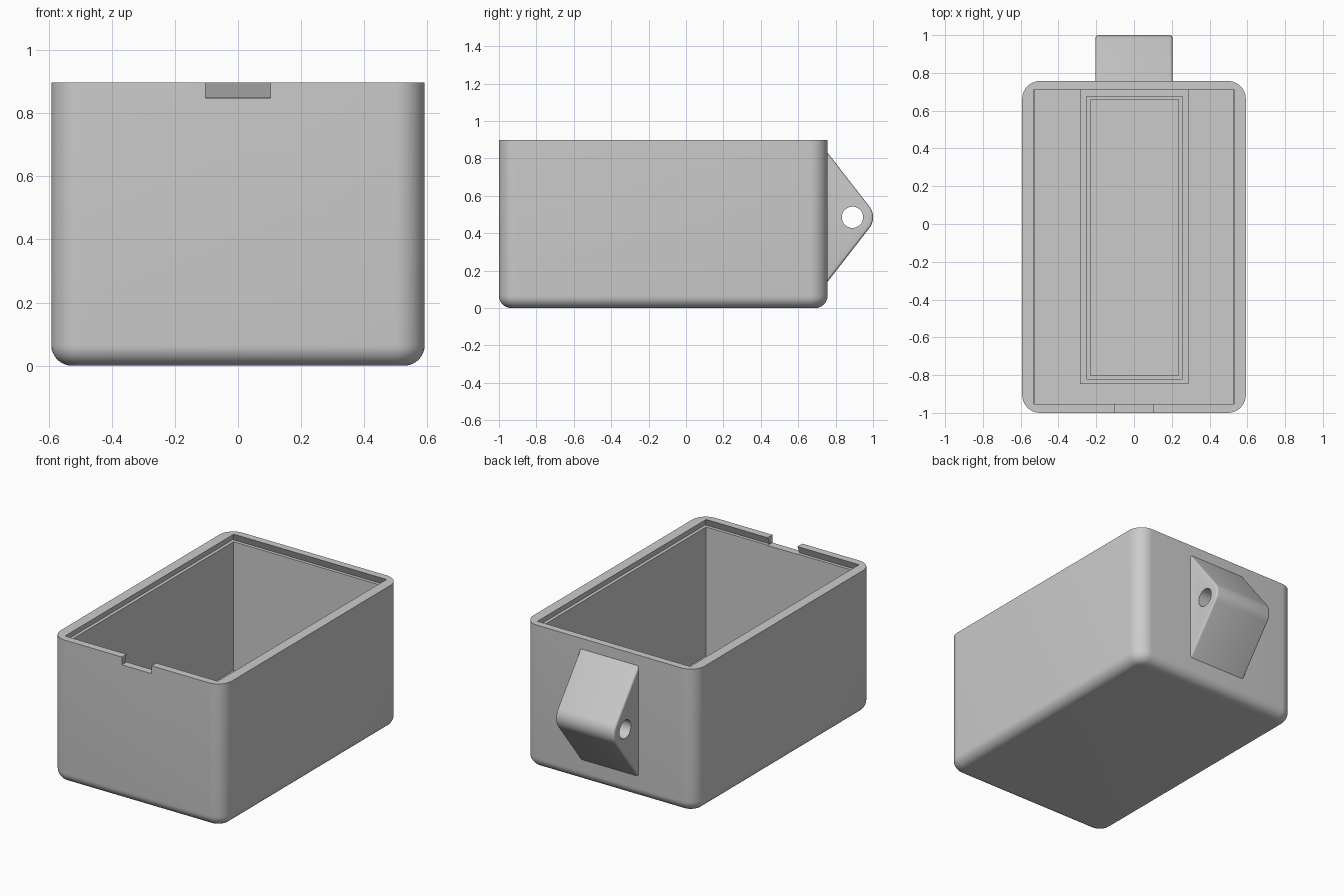
import bpy, bmesh
from math import sin, cos, pi, radians, atan2

if "Cube" in bpy.data.objects:
    bpy.data.objects.remove(bpy.data.objects["Cube"], do_unlink=True)

grey = bpy.data.materials.new("light_grey")
grey.use_nodes = True
COLOR = (0.6, 0.6, 0.6, 1)
grey.diffuse_color = COLOR
grey.node_tree.nodes["Principled BSDF"].inputs["Base Color"].default_value = COLOR

HALF_X, FRONT, BACK, TOP = 0.592, -1.0, 0.757, 0.897
CAV_X, CAV_FRONT, CAV_BACK = 0.528, -0.953, 0.712
FLOOR, LEDGE = 0.045, 0.85


def loft(name, rings):
    """Closed solid through rings of equal point count."""
    bm = bmesh.new()
    loops = [[bm.verts.new(p) for p in ring] for ring in rings]
    n = len(loops[0])
    for a, b in zip(loops, loops[1:]):
        for i in range(n):
            j = (i + 1) % n
            bm.faces.new((a[i], a[j], b[j], b[i]))
    bm.faces.new(loops[0][::-1])
    bm.faces.new(loops[-1])
    bmesh.ops.recalc_face_normals(bm, faces=bm.faces)
    mesh = bpy.data.meshes.new(name)
    bm.to_mesh(mesh)
    bm.free()
    mesh.materials.append(grey)
    ob = bpy.data.objects.new(name, mesh)
    bpy.context.collection.objects.link(ob)
    return ob


def rect(x0, x1, y0, y1, z):
    return [(x0, y0, z), (x1, y0, z), (x1, y1, z), (x0, y1, z)]


def block(name, x0, x1, y0, y1, z0, z1):
    return loft(name, [rect(x0, x1, y0, y1, z) for z in (z0, z1)])


def rounded(inset, z, radius=0.095, steps=10):
    """Rounded rectangle of the outer wall, pulled in by inset."""
    r, pts = radius - inset, []
    corners = ((HALF_X, BACK), (-HALF_X, BACK), (-HALF_X, FRONT), (HALF_X, FRONT))
    for k, (x, y) in enumerate(corners):
        cx = x - radius if x > 0 else x + radius
        cy = y - radius if y > 0 else y + radius
        for i in range(steps + 1):
            a = (k + i / steps) * pi / 2
            pts.append((cx + r * cos(a), cy + r * sin(a), z))
    return pts


def select(ob):
    bpy.ops.object.select_all(action='DESELECT')
    ob.select_set(True)
    bpy.context.view_layer.objects.active = ob


def cut(ob, cutter):
    mod = ob.modifiers.new("cut", 'BOOLEAN')
    mod.operation, mod.solver, mod.object = 'DIFFERENCE', 'EXACT', cutter
    select(ob)
    bpy.ops.object.modifier_apply(modifier=mod.name)
    bpy.data.objects.remove(cutter, do_unlink=True)


def smooth(ob):
    select(ob)
    bpy.ops.object.shade_smooth_by_angle(angle=radians(25))


# Box body with rounded base edge
F = 0.065
angles = [i / 8 * pi / 2 for i in range(9)]
rings = [rounded(F * (1 - sin(a)), F * (1 - cos(a))) for a in angles]
body = loft("box_body", rings + [rounded(0, TOP)])

# Main cavity, undercut lid seat and front notch
cut(body, block("cavity", -CAV_X, CAV_X, CAV_FRONT, CAV_BACK, FLOOR, TOP + 0.1))


def seat(grow, z):
    return rect(-CAV_X - grow, CAV_X + grow, CAV_FRONT - grow, CAV_BACK + grow, z)


cut(body, loft("lid_seat", [seat(0.02, LEDGE), seat(0, TOP + 0.0005)]))
cut(body, block("notch", -0.103, 0.103, FRONT - 0.1, CAV_FRONT + 0.02, LEDGE - 0.002, TOP + 0.1))
smooth(body)

# Low tray on the cavity floor
tray = block("floor_tray", -0.285, 0.288, -0.847, CAV_BACK, FLOOR - 0.01, FLOOR + 0.015)
frame = block("tray_frame", -0.252, 0.256, -0.822, 0.677, FLOOR, FLOOR + 0.03)
cut(frame, block("frame_hole", -0.23, 0.235, -0.802, 0.658, FLOOR - 0.1, FLOOR + 0.1))

# Rear lug: triangle profile with a round tip
LUG_X, TIP_Y, TIP_Z, TIP_R = 0.203, 0.905, 0.485, 0.095
tilt = atan2(0.615, 0.79)
profile = [(BACK - 0.02, TIP_Z - 0.371), (BACK - 0.02, TIP_Z + 0.371)]
for i in range(13):
    a = tilt * (1 - i / 6)
    profile.append((TIP_Y + TIP_R * cos(a), TIP_Z + TIP_R * sin(a)))
lug = loft("rear_lug", [[(x, y, z) for y, z in profile] for x in (-LUG_X, LUG_X)])

# Soft side edges on the lug
bm = bmesh.new()
bm.from_mesh(lug.data)
side_edges = [e for e in bm.edges
              if abs(e.verts[0].co.x - e.verts[1].co.x) < 0.001
              and max(v.co.y for v in e.verts) > BACK]
bmesh.ops.bevel(bm, geom=side_edges, offset=0.013, segments=4, profile=0.5, affect='EDGES')
bm.to_mesh(lug.data)
bm.free()

# Cross hole through the lug
hole = [[(x, 0.89 + 0.057 * cos(i * pi / 16), TIP_Z + 0.057 * sin(i * pi / 16))
         for i in range(32)] for x in (-0.4, 0.4)]
cut(lug, loft("lug_hole", hole))
smooth(lug)
